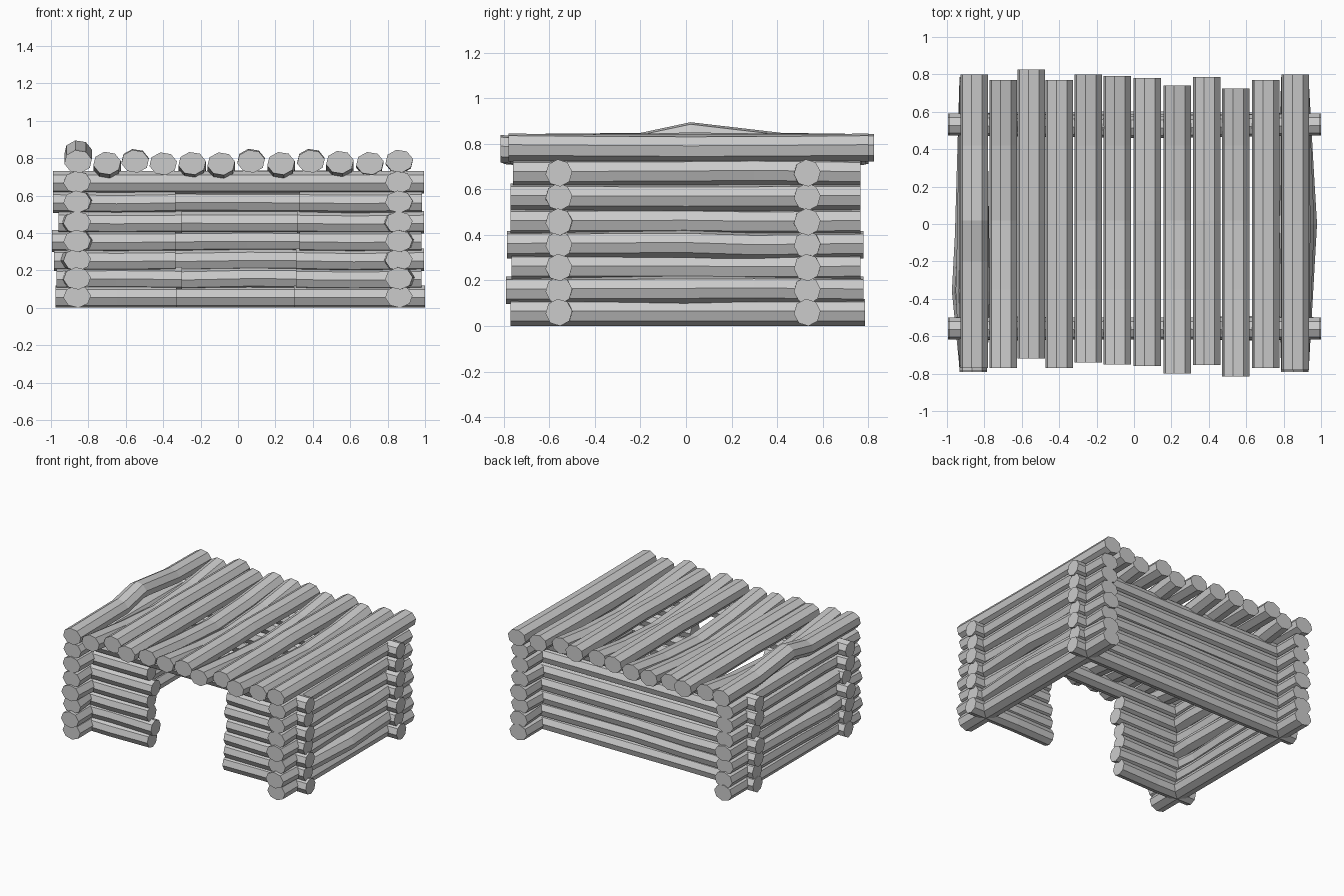
import bpy, bmesh, random
from math import cos, sin, pi
from mathutils import Vector

if "Cube" in bpy.data.objects:
    bpy.data.objects.remove(bpy.data.objects["Cube"])

random.seed(4)
SIDES = 8


def log(name, axis, pts, half_w, half_h, twist=0.1):
    """Low-poly log: octagon rings along 'x' or 'y' through pts."""
    bm = bmesh.new()
    side = Vector((0, 1, 0)) if axis == 'x' else Vector((1, 0, 0))
    up = Vector((0, 0, 1))
    rings = []
    for p in pts:
        ring = []
        for i in range(SIDES):
            a = 2 * pi * i / SIDES + twist
            ring.append(bm.verts.new(Vector(p) + side * half_w * cos(a) + up * half_h * sin(a)))
        rings.append(ring)
    for r0, r1 in zip(rings, rings[1:]):
        for i in range(SIDES):
            j = (i + 1) % SIDES
            bm.faces.new((r0[i], r0[j], r1[j], r1[i]))
    bm.faces.new(rings[0])
    bm.faces.new(rings[-1])
    bmesh.ops.recalc_face_normals(bm, faces=bm.faces)
    me = bpy.data.meshes.new(name)
    bm.to_mesh(me)
    bm.free()
    ob = bpy.data.objects.new(name, me)
    bpy.context.collection.objects.link(ob)
    return ob


def jit(s):
    return random.uniform(-s, s)


row_z = [0.06, 0.157, 0.257, 0.357, 0.457, 0.567, 0.672]
x_ends = [(-.975, 1.0), (-.97, .98), (-.985, .995), (-.995, .98),
          (-.96, .995), (-.99, .985), (-.99, .995)]
y_ends = [(-.77, .785), (-.79, .78), (-.765, .765), (-.785, .78),
          (-.77, .765), (-.77, .765), (-.76, .765)]
door = [(-.33, .30), (-.30, .31), (-.335, .31), (-.335, .33), (-.30, .315), (-.335, .33)]
bow_left = [0.0, .012, .04, -.02, .02, -.015, 0.0]
bow_right = [0.0, .045, -.025, .03, -.025, .01, 0.0]
XW, XH = 0.059, 0.06     # logs running along x
YW, YH = 0.074, 0.06     # logs running along y
FRONT, BACK, SIDE = -0.558, 0.532, 0.86

for i, z in enumerate(row_z):
    x0, x1 = x_ends[i]
    y0, y1 = y_ends[i]
    wob = 0 if i == 0 else .006
    # back wall
    log(f"back_wall_log_{i + 1}", 'x',
        [(x0, BACK, z), (-.4, BACK + jit(.01), z + jit(wob)),
         (.05, BACK + jit(.015), z + jit(wob)), (x1, BACK, z)], XW, XH)
    # front wall: short logs beside the doorway, one full lintel on top
    if i < len(door):
        d0, d1 = door[i]
        log(f"front_left_log_{i + 1}", 'x',
            [(x0, FRONT, z), (-.65, FRONT + jit(.008), z + jit(wob)), (d0, FRONT, z)], XW, XH)
        log(f"front_right_log_{i + 1}", 'x',
            [(d1, FRONT, z), (.62, FRONT + jit(.008), z + jit(wob)), (x1, FRONT, z)], XW, XH)
    else:
        log("door_lintel_log", 'x', [(x0, FRONT, z), (0, FRONT, z), (x1, FRONT, z)], XW, XH)
    # side walls, some logs bowing in or out
    for s, label, bow in ((-1, "left", bow_left), (1, "right", bow_right)):
        b = bow[i]
        ym = -.36 if s < 0 else 0.0
        log(f"{label}_wall_log_{i + 1}", 'y',
            [(s * SIDE, y0, z), (s * (SIDE + b), ym, z + jit(wob)),
             (s * (SIDE + b * .6), ym + .3, z + jit(wob)), (s * SIDE, y1, z)], YW, YH)

# roof logs: x, front y, back y, z, sag or hump in the middle
roof = [(-.855, -.77, .80, .782, .052), (-.70, -.77, .77, .773, -.075),
        (-.55, -.72, .825, .783, .005), (-.40, -.77, .77, .77, 0),
        (-.245, -.74, .80, .772, -.06), (-.09, -.75, .79, .77, -.075),
        (.07, -.76, .78, .783, .006), (.23, -.80, .74, .772, -.065),
        (.39, -.755, .785, .783, .006), (.545, -.815, .725, .778, -.055),
        (.705, -.77, .77, .772, -.01), (.862, -.78, .80, .784, -.005)]
for i, (x, y0, y1, z, h) in enumerate(roof):
    k = .1 if h > 0 else .65     # humps are local, sags are gradual
    log(f"roof_log_{i + 1}", 'y',
        [(x, y0, z), (x, -.2 if h > 0 else -.35, z + k * h), (x, .02, z + h),
         (x, .42, z + k * h), (x, y1, z)], .075, .062, .2)
